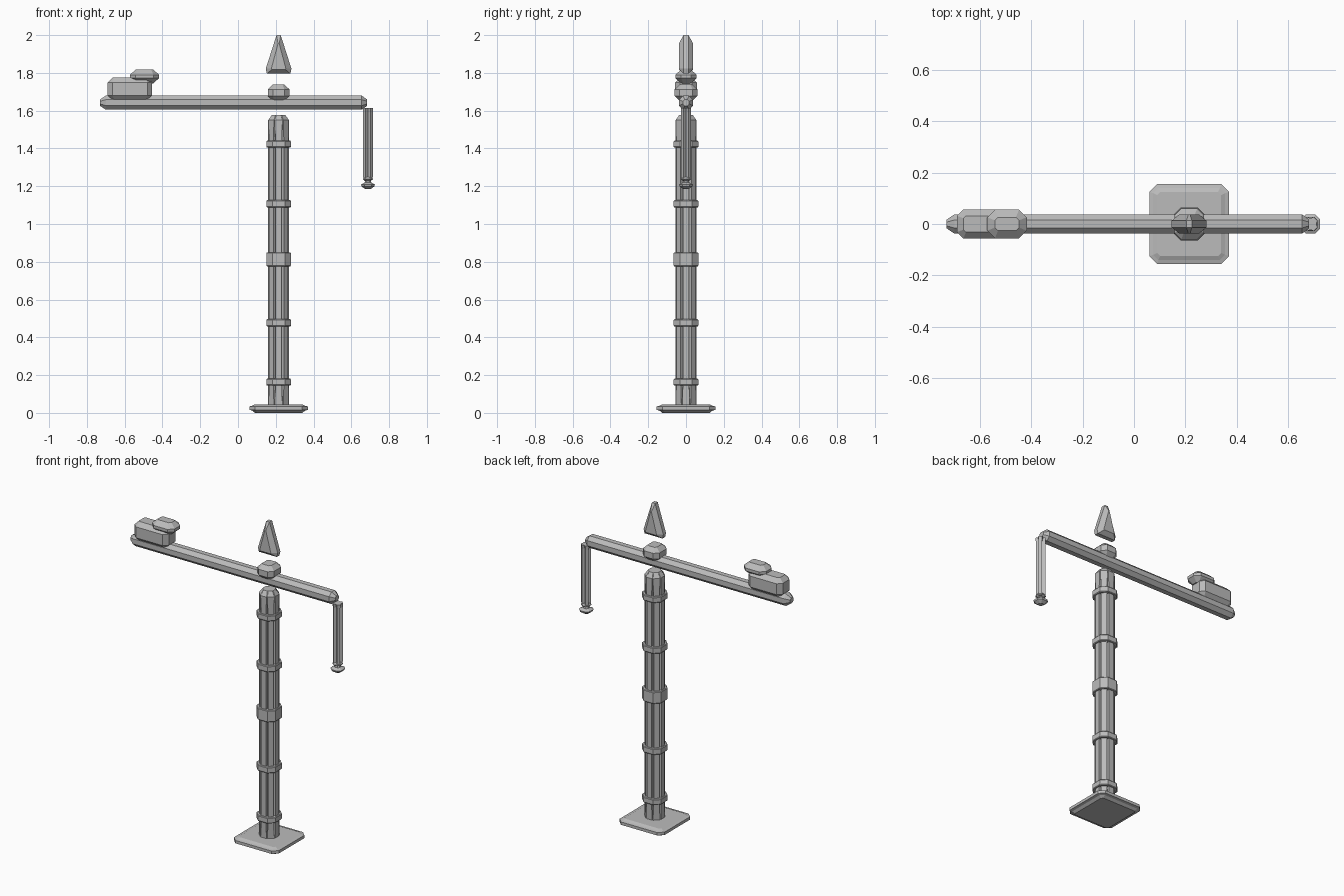
import bpy, bmesh
from math import sin, cos, pi
from mathutils import Vector

if "Cube" in bpy.data.objects:
    bpy.data.objects.remove(bpy.data.objects["Cube"])

grey = bpy.data.materials.new("mid_grey")
grey.diffuse_color = (0.5, 0.5, 0.5, 1)
grey.use_nodes = True
grey.node_tree.nodes["Principled BSDF"].inputs["Base Color"].default_value = grey.diffuse_color


def loft(name, sections):
    """Skin a stack of equal-length closed sections and cap both ends."""
    bm = bmesh.new()
    rings = [[bm.verts.new(p) for p in s] for s in sections]
    n = len(rings[0])
    for a, b in zip(rings, rings[1:]):
        for i in range(n):
            j = (i + 1) % n
            bm.faces.new((a[i], a[j], b[j], b[i]))
    bm.faces.new(rings[0][::-1])
    bm.faces.new(rings[-1])
    bmesh.ops.recalc_face_normals(bm, faces=bm.faces)
    me = bpy.data.meshes.new(name)
    bm.to_mesh(me)
    bm.free()
    me.materials.append(grey)
    ob = bpy.data.objects.new(name, me)
    bpy.context.collection.objects.link(ob)
    return ob


def octo(hx, hy, c):
    """Rectangle with chamfered corners."""
    return [(hx, c - hy), (hx, hy - c), (hx - c, hy), (c - hx, hy),
            (-hx, hy - c), (-hx, c - hy), (c - hx, -hy), (hx - c, -hy)]


def stack(name, x, levels):
    """Vertical stack of chamfered rectangles: (z, hx, hy, chamfer)."""
    return loft(name, [[(x + px, py, z) for px, py in octo(hx, hy, c)]
                       for z, hx, hy, c in levels])


def block(name, x, z0, z1, hx, hy, c, cz):
    """Box with all its edges chamfered."""
    lo = (hx - c, hy - c, c * 0.4)
    hi = (hx, hy, c)
    return stack(name, x, [(z0, *lo), (z0 + cz, *hi), (z1 - cz, *hi), (z1, *lo)])


def fluted(name, x, n, turn, levels):
    """Ribbed post: levels are (z, outer radius, groove radius, half rib width)."""
    secs = []
    for z, ro, rg, w in levels:
        s = []
        for k in range(n):
            a = turn + 2 * pi * k / n
            u, v = Vector((cos(a), sin(a))), Vector((-sin(a), cos(a)))
            g = a + pi / n
            for p in (u * ro - v * w, u * ro + v * w, Vector((cos(g), sin(g))) * rg):
                s.append((x + p.x, p.y, z))
        secs.append(s)
    return loft(name, secs)


MX = 0.215
# Base plate with a thin rim
stack("base_plate", MX, [(0, .125, .125, .012), (.012, .14, .14, .02),
                         (.016, .155, .155, .03), (.034, .155, .155, .03),
                         (.038, .14, .14, .02), (.045, .125, .125, .012)])

# Ribbed mast, grooves fading out at both ends
fluted("mast", MX, 8, 0, [(.04, .055, .056, .02), (.16, .056, .042, .016),
                          (1.42, .056, .042, .016), (1.55, .055, .056, .02),
                          (1.578, .035, .036, .012)])

# Mast collars
for i, (z, h) in enumerate([(.163, .018), (.477, .019), (.813, .037),
                            (1.107, .019), (1.423, .018)]):
    stack(f"mast_collar_{i + 1}", MX, [(z - h, .062, .062, .03), (z - h + .004, .065, .065, .032),
                                       (z + h - .004, .065, .065, .032), (z + h, .062, .062, .03)])

# Horizontal boom, octagonal with tapered ends
loft("boom", [[(x, a, 1.6425 + b) for a, b in octo(r, r, r * .58)]
              for x, r in [(-.73, .017), (-.70, .0375), (.655, .0375), (.683, .017)]])

# Cab above the mast
block("cab", MX, 1.652, 1.738, .057, .06, .026, .025)

# Counterweights on the rear boom
block("lower_counterweight", -.5725, 1.655, 1.775, .1175, .057, .025, .026)
block("upper_counterweight", -.495, 1.745, 1.817, .077, .056, .03, .027)

# Peak: triangular wedge with chamfered front and back
inner = [(-.038, 1.825), (-.035, 1.818), (.035, 1.818), (.038, 1.825), (.003, 1.955), (-.003, 1.955)]
outer = [(-.068, 1.822), (-.062, 1.796), (.062, 1.796), (.068, 1.822), (.011, 2.0), (-.011, 2.0)]
loft("peak", [[(MX + px, y, z) for px, z in s]
              for y, s in [(-.038, inner), (-.013, outer), (.013, outer), (.038, inner)]])

# Hanging cable bundle and hook at the boom tip
HX = 0.688
fluted("cable", HX, 4, pi / 4, [(1.232, .025, .02, .008), (1.25, .027, .013, .009),
                                (1.59, .027, .013, .009), (1.615, .028, .022, .011)])
stack("hook", HX, [(1.185, .014, .014, .006), (1.199, .034, .034, .017), (1.209, .037, .037, .018),
                   (1.219, .018, .018, .009), (1.228, .016, .016, .008),
                   (1.238, .027, .027, .013), (1.25, .02, .02, .01)])
